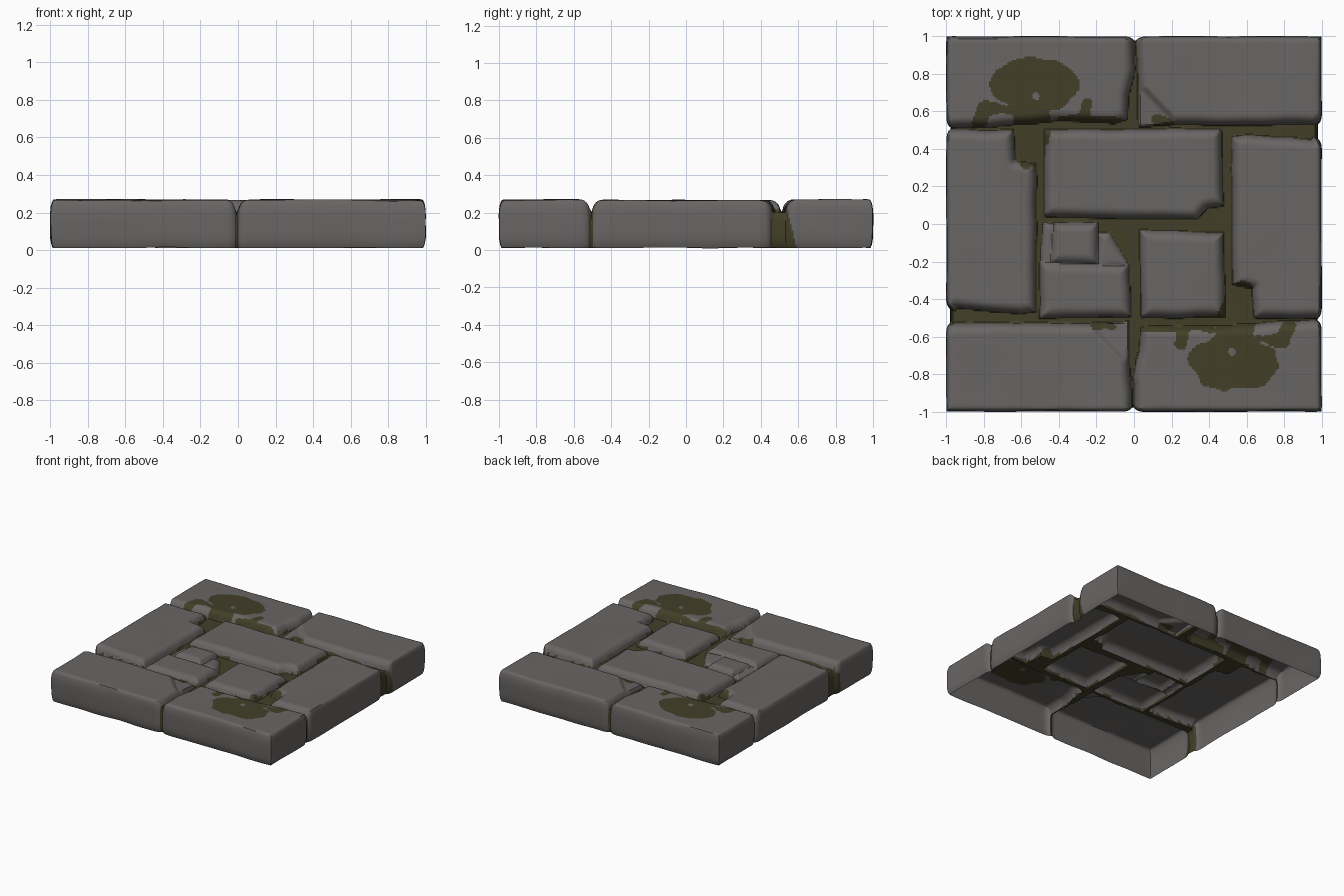
import bpy, math
from mathutils import Vector, noise

if "Cube" in bpy.data.objects:
    bpy.data.objects.remove(bpy.data.objects["Cube"])

N = 230            # grid cells along one side
HALF = 0.985       # half width of the top grid, sides bulge slightly past it
FLOOR = 0.20       # height of the mossy joints
R = 0.055          # rounding of the stone edges
E = 1.02           # outer stone edge lies just beyond the tile rim


def material(name, rgb):
    m = bpy.data.materials.new(name)
    m.diffuse_color = (*rgb, 1)
    m.use_nodes = True
    m.node_tree.nodes["Principled BSDF"].inputs["Base Color"].default_value = m.diffuse_color
    return m


STONE = material("grey stone", (0.140, 0.132, 0.127))
MOSS = material("dark moss", (0.054, 0.049, 0.021))

# Stone outlines: the rim stones repeat under a half turn
rim = [
    ("corner_slab", 0.268, [(-E, E), (-0.004, E), (0.0, 0.82), (-0.03, 0.68), (-0.035, 0.56),
                            (-0.1, 0.54), (-0.42, 0.55), (-0.8, 0.52), (-E, 0.51)]),
    ("broken_slab", 0.268, [(0.012, E), (E, E), (E, 0.57), (0.97, 0.53), (0.25, 0.53),
                            (0.03, 0.52), (0.02, 0.8)]),
    ("side_slab", 0.266, [(-E, 0.5), (-0.64, 0.5), (-0.63, 0.34), (-0.525, 0.32),
                          (-0.525, -0.46), (-0.6, -0.475), (-0.96, -0.45), (-E, -0.48)]),
]
stones = []
for name, top, pts in rim:
    stones.append((name + "_a", top, pts))
    stones.append((name + "_b", top, [(-x, -y) for x, y in pts]))
stones += [
    ("centre_slab", 0.265, [(-0.475, 0.5), (0.465, 0.505), (0.475, 0.1), (0.38, 0.085),
                            (0.33, 0.025), (-0.1, 0.03), (-0.48, 0.045)]),
    ("square_block", 0.262, [(0.03, -0.03), (0.475, -0.05), (0.485, -0.49), (0.04, -0.5)]),
    ("cracked_block_front", 0.255, [(-0.5, -0.2), (-0.03, -0.22), (-0.015, -0.49), (-0.5, -0.5)]),
    ("cracked_block_back", 0.258, [(-0.43, 0.01), (-0.19, 0.01), (-0.185, -0.22), (-0.45, -0.21)]),
    ("cracked_block_edge", 0.228, [(-0.49, 0.01), (-0.42, 0.0), (-0.42, -0.24), (-0.5, -0.24)]),
    ("cracked_block_shard", 0.235, [(-0.2, -0.22), (-0.19, -0.05), (-0.13, -0.05), (-0.02, -0.23),
                                    (-0.2, -0.26)]),
]
boxes = [(min(p[0] for p in s[2]), max(p[0] for p in s[2]),
          min(p[1] for p in s[2]), max(p[1] for p in s[2])) for s in stones]


def seg_dist(x, y, a, b):
    dx, dy = b[0] - a[0], b[1] - a[1]
    t = max(0, min(1, ((x - a[0]) * dx + (y - a[1]) * dy) / (dx * dx + dy * dy)))
    return math.hypot(x - a[0] - t * dx, y - a[1] - t * dy)


def poly_dist(x, y, pts):
    """Distance to the outline, positive inside."""
    best, inside, a = 9, False, pts[-1]
    for b in pts:
        best = min(best, seg_dist(x, y, a, b))
        if (a[1] > y) != (b[1] > y) and x < (b[0] - a[0]) * (y - a[1]) / (b[1] - a[1]) + a[0]:
            inside = not inside
        a = b
    return best if inside else -best


def drop(d):
    """1 at a stone outline, easing to 0 further inside."""
    t = max(0, min(1, d / R))
    return 1 - math.sqrt(1 - (1 - t) ** 2)


def field(x, y):
    """Height, distance into stone, and which stone."""
    w = noise.noise_vector(Vector((x * 6, y * 6, 1.7))) * 0.008
    px, py = x + w.x, y + w.y
    z, best, owner = FLOOR, -9, 0
    for i, (name, top, pts) in enumerate(stones):
        b = boxes[i]
        if px < b[0] - 0.1 or px > b[1] + 0.1 or py < b[2] - 0.1 or py > b[3] + 0.1:
            continue
        d = poly_dist(px, py, pts)
        h = top - (top - FLOOR) * drop(d)
        if d > 0 and h > z:
            z, owner = h, i
        best = max(best, d)
    # broken corners of two slabs
    for s in (1, -1):
        u, v = x * s, y * s
        c = -0.72 * (u - 0.02) - 0.69 * (v - 0.78)
        if u > 0 and v > 0.51 and c > 0:
            z = max(FLOOR, min(z, 0.268 - min(c, 0.03) * 0.7 - 0.13 * c))
    z += 0.006 * noise.noise(Vector((x * 2.6, y * 2.6, 5)))
    return z, best, owner


# Moss creeping over the slabs: capsules (start, end, radius)
creep = [((-0.83, 0.54), (-0.80, 0.62), 0.035), ((-0.80, 0.62), (-0.66, 0.61), 0.03),
         ((-0.25, 0.64), (-0.27, 0.56), 0.03), ((-0.55, 0.66), (-0.54, 0.5), 0.1),
         ((-0.4, 0.56), (-0.04, 0.55), 0.018), ((-0.57, 0.48), (-0.57, 0.36), 0.06),
         ((-0.82, -0.49), (-0.74, -0.49), 0.025), ((-0.2, -0.535), (-0.12, -0.55), 0.025)]


def moss_patch(x, y):
    """Positive inside the painted moss patches."""
    best = -1
    wob = 0.022 * noise.noise(Vector((x * 11, y * 11, 3)))
    for u, v in ((x, y), (-x, -y)):
        if u > 0.05:
            continue
        m = 0.15 * (1 - math.hypot((u + 0.53) / 0.24, (v - 0.74) / 0.145))
        for a, b, r in creep:
            m = max(m, r - seg_dist(u, v, a, b))
        m = min(m + wob, math.hypot(u + 0.52, v - 0.68) - 0.02)
        best = max(best, m)
    return best


# Top surface: samples of the height field
axis = [-HALF + 2 * HALF * i / N for i in range(N + 1)]
notch = {(k, s): [drop(field(*((s * 0.925, c) if k == 0 else (c, s * 0.925)))[1]) * 0.022
                  for c in axis] for k in (0, 1) for s in (-1, 1)}
verts, moss, own = [], [], []


def pull(c, k, j):
    """Draw the rim inward where a joint reaches it."""
    s = 1 if c > 0 else -1
    return c - s * notch[k, s][j] * max(0, (abs(c) - 0.85) / (HALF - 0.85))


for j, y in enumerate(axis):
    for i, x in enumerate(axis):
        z, d, o = field(x, y)
        verts.append(Vector((pull(x, 0, j), pull(y, 1, i), z)))
        moss.append(max(-d, moss_patch(x, y)))
        own.append(o)
W = N + 1
faces = [(j * W + i, j * W + i + 1, (j + 1) * W + i + 1, (j + 1) * W + i)
         for j in range(N) for i in range(N)]

# Side walls: rings below the rim, open underneath
loop = ([i for i in range(N)] + [j * W + N for j in range(N)]
        + [N * W + N - i for i in range(N)] + [(N - j) * W for j in range(N)])
prev = loop
for t in (0.05, 0.13, 0.28, 0.45, 0.62, 0.8, 0.93, 1.0):
    ring = []
    for b in loop:
        p = verts[b]
        gx, gy = axis[b % W], axis[b // W]
        out = 0.014 * (1 - abs(2 * t - 1) ** 5)
        out += 0.004 * noise.noise(Vector((gx * 3, gy * 3, t * 2)))
        sx = (abs(gx) > HALF - 1e-6) * math.copysign(1, gx)
        sy = (abs(gy) > HALF - 1e-6) * math.copysign(1, gy)
        low = 0.012 + 0.006 * noise.noise(Vector((gx * 4, gy * 4, 9)))
        z = p.z * (1 - t) + low * t
        ring.append(len(verts))
        verts.append(Vector((p.x + sx * out, p.y + sy * out, z)))
        d = field(gx - sx * 0.06, gy - sy * 0.06)[1]
        m = -d
        # wider moss pocket low in the side joints
        if sx and gx * gy > 0 and z < 0.2:
            m = max(m, 0.02 + 0.035 * (1 - z / 0.2) - abs(abs(gy) - 0.535)
                    + 0.012 * noise.noise(Vector((gy * 14, z * 14, gx))))
        moss.append(m)
        own.append(own[b])
    n = len(loop)
    faces += [(prev[k], ring[k], ring[(k + 1) % n], prev[(k + 1) % n]) for k in range(n)]
    prev = ring

# Split the surface into one object per stone plus the moss
parts = {}
for f in faces:
    is_moss = sum(moss[v] for v in f) > 0
    parts.setdefault("moss" if is_moss else stones[own[f[0]]][0], []).append(f)
for name, fs in parts.items():
    index = {}
    for f in fs:
        for v in f:
            index.setdefault(v, len(index))
    me = bpy.data.meshes.new(name)
    me.from_pydata([verts[v] for v in index], [], [[index[v] for v in f] for f in fs])
    me.materials.append(MOSS if name == "moss" else STONE)
    me.polygons.foreach_set("use_smooth", [True] * len(fs))
    me.set_sharp_from_angle(angle=math.radians(50))
    bpy.context.collection.objects.link(bpy.data.objects.new(name, me))
